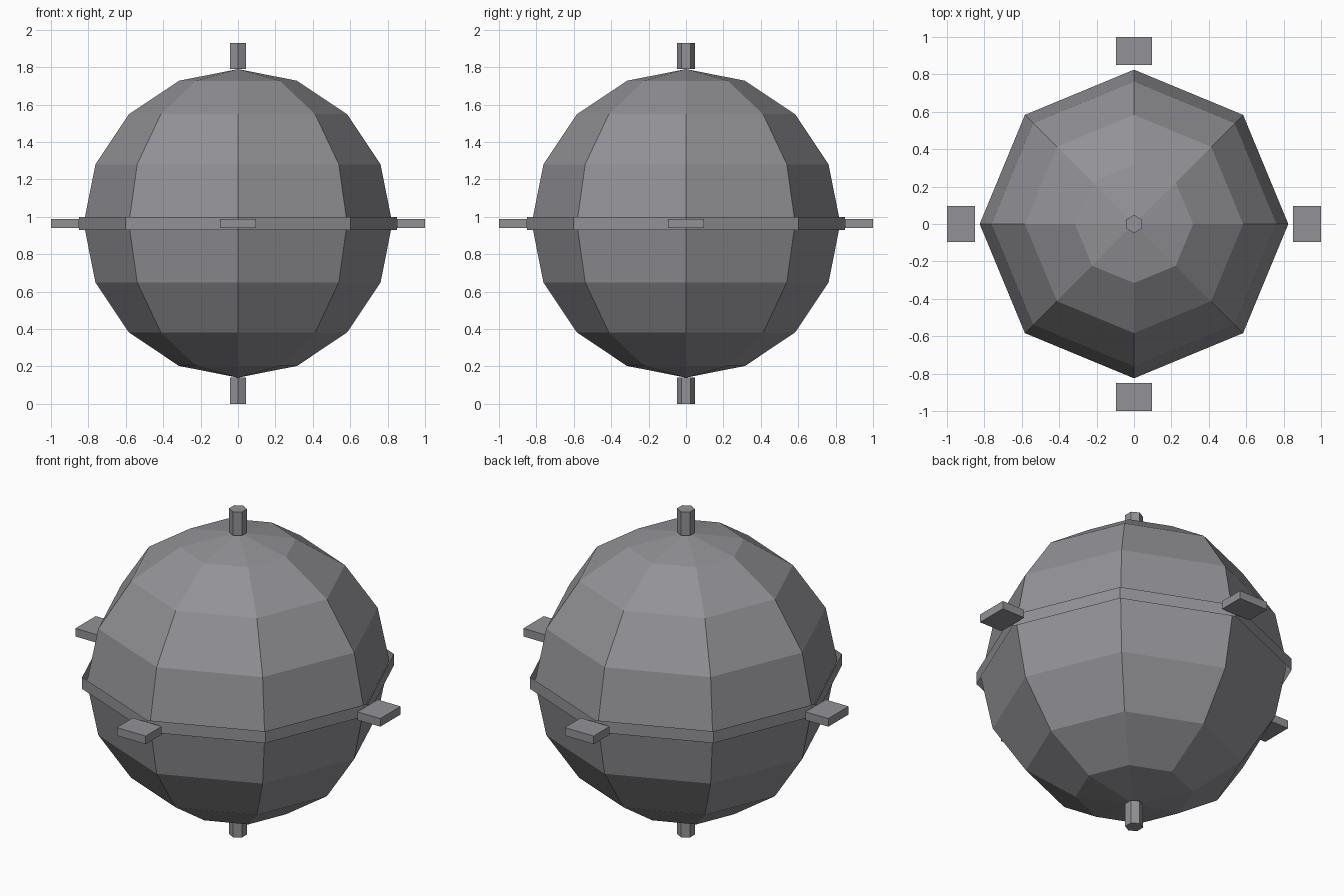
import bpy
from math import cos, sin, pi

cube = bpy.data.objects.get("Cube")
if cube:
    bpy.data.objects.remove(cube, do_unlink=True)

# Single metal colour
GREY = (0.29, 0.285, 0.305, 1.0)
metal = bpy.data.materials.new("dull_grey_metal")
metal.use_nodes = True
metal.diffuse_color = GREY
for node in metal.node_tree.nodes:
    if node.type == 'BSDF_PRINCIPLED':
        node.inputs["Base Color"].default_value = GREY

MID = 0.965      # height of the equator
RADIUS = 0.825   # body radius
HEIGHT = 2 * MID


def finish(name):
    obj = bpy.context.object
    obj.name = name
    obj.data.name = name
    obj.data.materials.append(metal)
    bpy.ops.object.shade_flat()
    return obj


# Faceted round body
bpy.ops.mesh.primitive_uv_sphere_add(segments=8, ring_count=8, radius=RADIUS,
                                     location=(0, 0, MID))
finish("body")

# Open eight-sided band around the equator
bpy.ops.mesh.primitive_cylinder_add(vertices=8, radius=0.85, depth=0.07,
                                    end_fill_type='NOTHING', location=(0, 0, MID))
finish("equator_band")

# Hexagonal pegs on both poles
peg = MID - RADIUS
for name, z in (("top_peg", HEIGHT - peg / 2), ("bottom_peg", peg / 2)):
    bpy.ops.mesh.primitive_cylinder_add(vertices=6, radius=0.048, depth=peg,
                                        location=(0, 0, z))
    finish(name)

# Four flat fins standing out from the band
for i, side in enumerate(("left", "back", "right", "front")):
    a = i * pi / 2
    bpy.ops.mesh.primitive_cube_add(size=1, rotation=(0, 0, a),
                                    location=(0.925 * cos(a), 0.925 * sin(a), MID))
    fin = finish(side + "_fin")
    fin.scale = (0.15, 0.19, 0.048)
